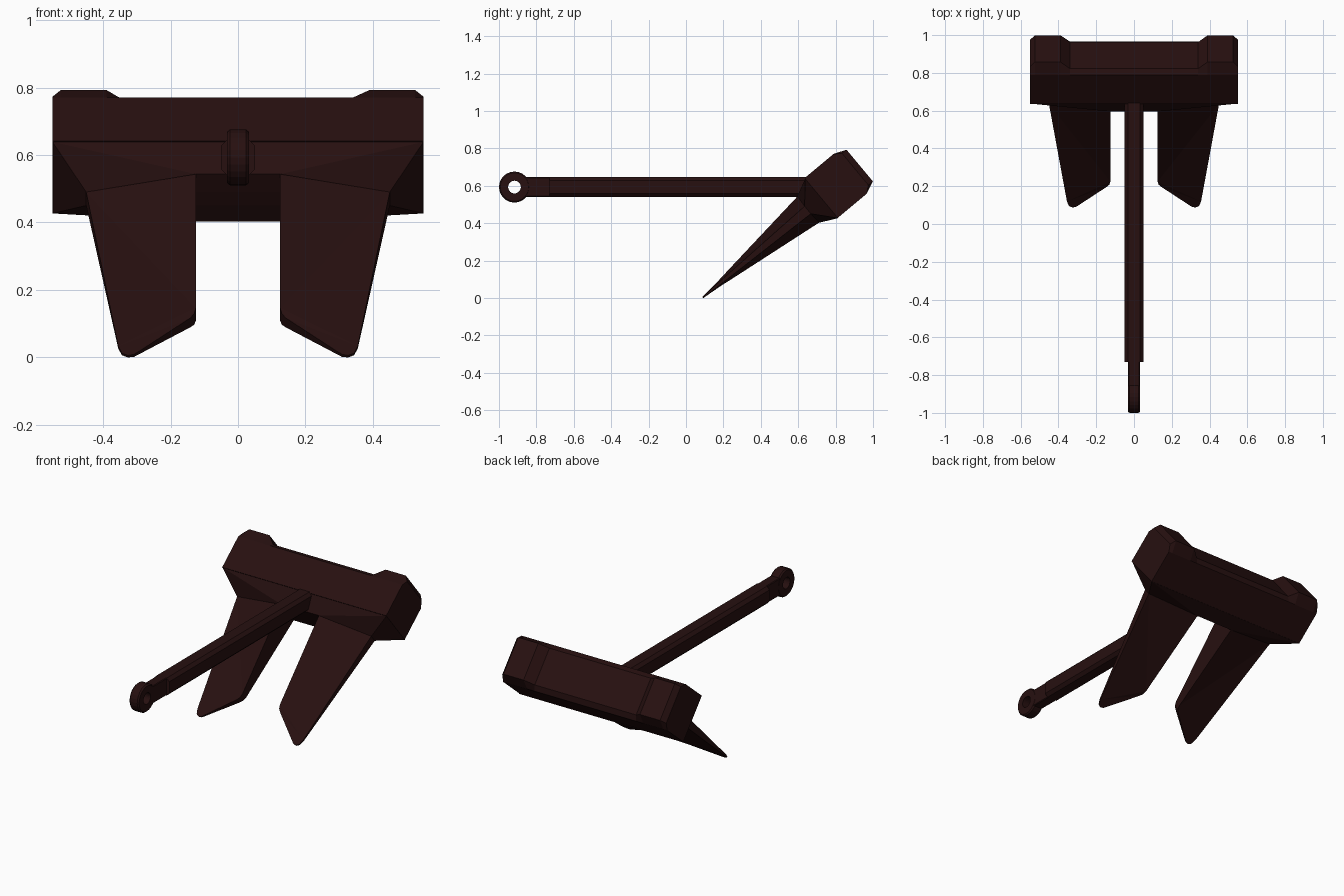
import bpy, bmesh, math
from mathutils import Vector

if "Cube" in bpy.data.objects:
    bpy.data.objects.remove(bpy.data.objects["Cube"])

mat = bpy.data.materials.new("dark brown iron")
mat.diffuse_color = (0.02, 0.005, 0.005, 1)
mat.use_nodes = True
mat.node_tree.nodes["Principled BSDF"].inputs["Base Color"].default_value = mat.diffuse_color


def P(x, u, n):
    """Point in the tilted head frame: u from the fluke tips to the crown, n = thickness."""
    return Vector((x, 0.09 + 0.768 * u - 0.64 * n, 0.003 + 0.64 * u + 0.768 * n))


def finish(bm, name):
    bmesh.ops.recalc_face_normals(bm, faces=bm.faces)
    me = bpy.data.meshes.new(name)
    bm.to_mesh(me)
    bm.free()
    ob = bpy.data.objects.new(name, me)
    me.materials.append(mat)
    bpy.context.collection.objects.link(ob)
    return ob


def loft(name, rings):
    """Skin a list of equal-length closed rings and cap both ends."""
    bm = bmesh.new()
    vs = [[bm.verts.new(p) for p in r] for r in rings]
    k = len(rings[0])
    for a, b in zip(vs, vs[1:]):
        for i in range(k):
            bm.faces.new((a[i], a[(i + 1) % k], b[(i + 1) % k], b[i]))
    bm.faces.new(vs[0])
    bm.faces.new(vs[-1])
    return finish(bm, name)


# crown: crossbar with raised, chamfered ends
def crown_ring(x, um):
    return [P(x, u, n) for u, n in ((0.827, 0.142), (min(1.028, um - 0.01), 0.142), (um, 0.115),
                                    (um, -0.105), (min(1.028, um - 0.01), -0.135), (0.827, -0.135))]


half = [(0.55, 1.065), (0.525, 1.096), (0.39, 1.096), (0.34, 1.05)]
stations = [(-x, u) for x, u in half] + half[::-1]
loft("crown", [crown_ring(x, u) for x, u in stations])

# tapered collar between crown and flukes
bm = bmesh.new()
for sx in (-1, 1):
    for sn in (-1, 1):
        for x, u, n in ((0.55, 0.828, 0.138), (0.45, 0.73, 0.026), (0.128, 0.735, 0.092)):
            bm.verts.new(P(sx * x, u, sn * n))
bmesh.ops.convex_hull(bm, input=bm.verts)
finish(bm, "crown_collar")

# flukes: outline in (x, u, half thickness)
outline = [(0.125, 0.76, 0.094), (0.125, 0.195, 0.025), (0.130, 0.172, 0.021), (0.143, 0.155, 0.018),
           (0.29, 0.020, 0.006), (0.308, 0.004, 0.005), (0.326, 0.0, 0.004), (0.344, 0.010, 0.004),
           (0.355, 0.042, 0.005), (0.45, 0.73, 0.026), (0.45, 0.76, 0.027)]
for side, s in (("left", -1), ("right", 1)):
    bm = bmesh.new()
    top = [bm.verts.new(P(s * x, u, h)) for x, u, h in outline]
    bot = [bm.verts.new(P(s * x, u, -h)) for x, u, h in outline]
    k = len(outline)
    for i in range(k):
        j = (i + 1) % k
        bm.faces.new((top[i], top[j], bot[j], bot[i]))
    caps = [bm.faces.new(top), bm.faces.new(bot)]
    bmesh.ops.triangulate(bm, faces=caps)
    finish(bm, side + "_fluke")


# shank: bevelled square bar
def bar_ring(y, w, h, c, z=0.593):
    return [Vector((x, y, z + d)) for x, d in ((w, h - c), (w - c, h), (c - w, h), (-w, h - c),
                                               (-w, c - h), (c - w, -h), (w - c, -h), (w, c - h))]


loft("shank", [bar_ring(-0.73, 0.05, 0.053, 0.018), bar_ring(0.75, 0.05, 0.053, 0.018)])
loft("shank_neck", [bar_ring(-0.862, 0.031, 0.053, 0.004), bar_ring(-0.7, 0.031, 0.053, 0.004)])

# eye ring at the end of the shank
bm = bmesh.new()
N, prof = 24, ((0.034, 0.032), (0.076, 0.032), (0.083, 0.024),
               (0.083, -0.024), (0.076, -0.032), (0.034, -0.032))
rows = []
for i in range(N):
    a = 2 * math.pi * i / N
    rows.append([bm.verts.new((x, -0.917 + r * math.cos(a), 0.593 + r * math.sin(a))) for r, x in prof])
for i in range(N):
    a, b = rows[i], rows[(i + 1) % N]
    for j in range(len(prof)):
        m = (j + 1) % len(prof)
        bm.faces.new((a[j], a[m], b[m], b[j]))
finish(bm, "shank_eye")
